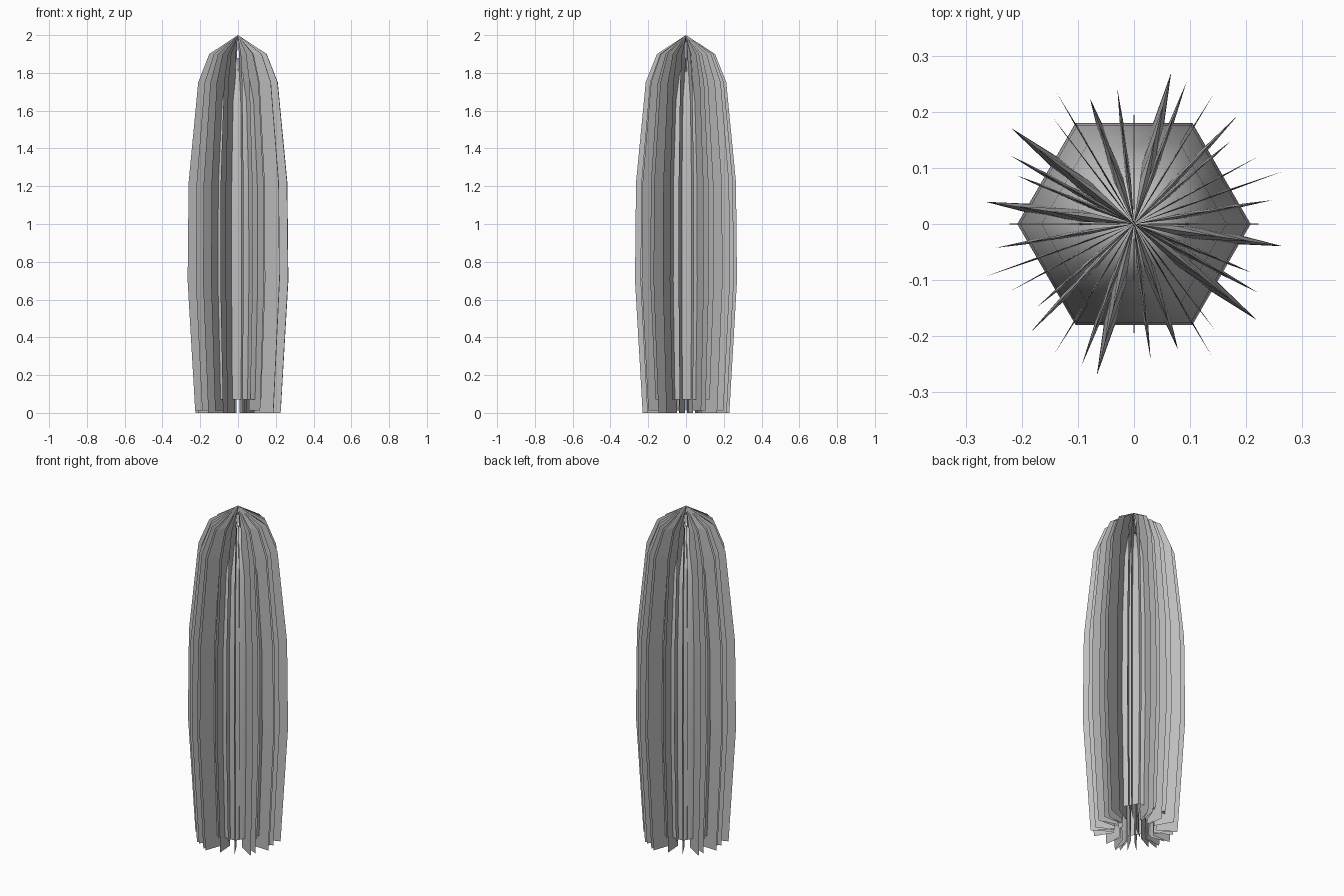
import bpy
import bmesh
from math import cos, sin, radians, tau

cube = bpy.data.objects.get("Cube")
if cube:
    bpy.data.objects.remove(cube)

GREY = (0.52, 0.52, 0.52, 1)
mat = bpy.data.materials.new("grey")
mat.use_nodes = True
mat.diffuse_color = GREY
mat.node_tree.nodes["Principled BSDF"].inputs["Base Color"].default_value = GREY


def skin(name, rings, closed):
    """Bridge a stack of equal-length point rings that ends in an apex."""
    bm = bmesh.new()
    apex = bm.verts.new(rings[-1][0])
    rows = [[bm.verts.new(p) for p in ring] for ring in rings[:-1]]
    count = len(rows[0])
    for i in range(count if closed else count - 1):
        j = (i + 1) % count
        for low, high in zip(rows, rows[1:]):
            bm.faces.new((low[i], low[j], high[j], high[i]))
        bm.faces.new((rows[-1][i], rows[-1][j], apex))
    mesh = bpy.data.meshes.new(name)
    bm.to_mesh(mesh)
    bm.free()
    mesh.materials.append(mat)
    obj = bpy.data.objects.new(name, mesh)
    bpy.context.collection.objects.link(obj)
    return obj


def polar(radius, angle, z):
    return (radius * cos(angle), radius * sin(angle), z)


# Six-sided smooth core, open underneath
core_profile = [(0.18, 0.07), (0.208, 0.7), (0.203, 1.22), (0.165, 1.65),
                (0.11, 1.8), (0, 1.88)]
core = skin("core", [[polar(r, tau * k / 6, z) for k in range(6)]
                     for r, z in core_profile], True)
for face in core.data.polygons:
    face.use_smooth = True

# Folded ribs: angle, outer radius, half width of the fold (degrees)
THIN, MID, WIDE = 1, 3, 6
ribs = [(0, 0.247, THIN), (9.8, 0.25, MID), (19.5, 0.283, THIN),
        (28.5, 0.254, THIN), (40.6, 0.227, MID), (46.3, 0.268, MID),
        (58.5, 0.273, THIN), (69.7, 0.27, MID), (76.2, 0.278, WIDE),
        (90, 0.22, THIN), (97, 0.243, MID), (109.3, 0.238, WIDE),
        (120.5, 0.272, THIN), (127.4, 0.238, THIN), (142, 0.279, WIDE),
        (151, 0.253, MID), (157.5, 0.225, MID), (171.5, 0.268, WIDE)]
rib_profile = [(0.85, 0), (1, 0.7), (0.98, 1.22), (0.79, 1.75),
               (0.57, 1.9), (0, 2)]

for number, (degrees, radius, width) in enumerate(ribs):
    foot = 0.07 if radius < 0.24 else 0.012 if width == THIN else 0
    for side in (0, 1):
        a = radians(degrees + 180 * side)
        w = radians(width)
        rings = []
        for scale, z in rib_profile:
            r = radius * scale
            z = max(z, foot)
            rings.append([polar(r * 0.5, a - w, z), polar(r, a, z),
                          polar(r * 0.5, a + w, z)])
        skin(f"rib_{number}_{side}", rings, False)
